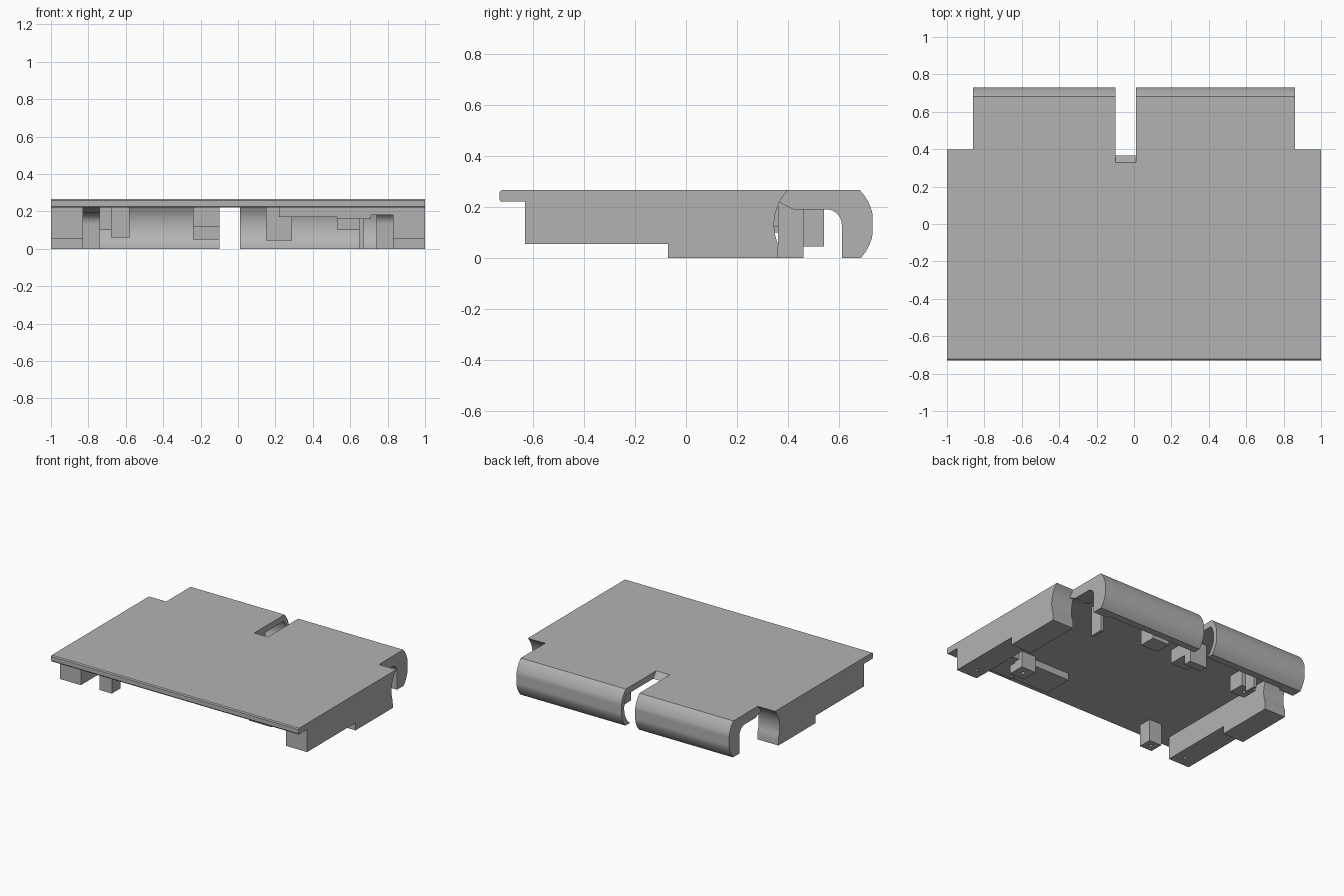
import bpy, bmesh, math
from mathutils import Vector

if "Cube" in bpy.data.objects:
    bpy.data.objects.remove(bpy.data.objects["Cube"], do_unlink=True)

GREY = 0.45
mat = bpy.data.materials.new("plain grey")
mat.use_nodes = True
mat.diffuse_color = (GREY, GREY, GREY, 1)
mat.node_tree.nodes["Principled BSDF"].inputs["Base Color"].default_value = (GREY, GREY, GREY, 1)


def finish(name, bm):
    bmesh.ops.recalc_face_normals(bm, faces=bm.faces)
    mesh = bpy.data.meshes.new(name)
    bm.to_mesh(mesh)
    bm.free()
    mesh.materials.append(mat)
    obj = bpy.data.objects.new(name, mesh)
    bpy.context.collection.objects.link(obj)
    return obj


def extrude_x(name, profile, x0, x1):
    """Sweep a (y, z) profile from x0 to x1."""
    bm = bmesh.new()
    face = bm.faces.new([bm.verts.new((x0, y, z)) for y, z in profile])
    out = bmesh.ops.extrude_face_region(bm, geom=[face])
    moved = [v for v in out["geom"] if isinstance(v, bmesh.types.BMVert)]
    bmesh.ops.translate(bm, verts=moved, vec=(x1 - x0, 0, 0))
    return finish(name, bm)


def box(name, x0, x1, y0, y1, z0, z1):
    return extrude_x(name, [(y0, z0), (y1, z0), (y1, z1), (y0, z1)], x0, x1)


def arc(cy, cz, r, a0, a1, n):
    steps = [math.radians(a0 + (a1 - a0) * i / n) for i in range(n + 1)]
    return [(cy + r * math.cos(a), cz + r * math.sin(a)) for a in steps]


def smooth(obj):
    bpy.ops.object.select_all(action="DESELECT")
    obj.select_set(True)
    bpy.context.view_layer.objects.active = obj
    bpy.ops.object.shade_smooth_by_angle(angle=math.radians(30))


def bore(obj, x, y, z):
    """Small blind screw hole in the underside."""
    bm = bmesh.new()
    bmesh.ops.create_cone(bm, cap_ends=True, segments=16, radius1=0.013, radius2=0.013, depth=0.1)
    bmesh.ops.translate(bm, verts=bm.verts, vec=(x, y, z))
    cutter = finish("hole_cutter", bm)
    cutter.hide_render = True
    cutter.hide_set(True)
    cutter.display_type = "WIRE"
    mod = obj.modifiers.new("hole", "BOOLEAN")
    mod.object = cutter
    mod.operation = "DIFFERENCE"
    mod.solver = "EXACT"


TOP, UNDER, SEAM = 0.265, 0.22, 0.33
CY, CZ, R = 0.54, 0.13, 0.195

# Cover plate with lightly chamfered front edge
extrude_x("cover_plate", [(-0.725, UNDER), (-0.73, 0.227), (-0.73, 0.258), (-0.723, TOP),
                          (SEAM, TOP), (SEAM, UNDER)], -1, 1)
extrude_x("slot_ramp", [(SEAM, TOP), (0.365, UNDER), (SEAM, UNDER)], -0.1, 0.01)

# Rolled rear lip: outer curve shared, inner curve differs at the ends
top_angle = math.degrees(math.asin((TOP - CZ) / R))
low_angle = -math.degrees(math.asin(CZ / R))
outer = [(SEAM, TOP)] + [(min(y, 0.73), z) for y, z in arc(CY, CZ, R, top_angle, low_angle, 20)]
r_in = 0.16
inner = arc(CY, CZ, r_in, -math.degrees(math.asin(CZ / r_in)),
            math.degrees(math.asin((UNDER - CZ) / r_in)), 14) + [(SEAM, UNDER)]
cap = [(0.61, 0)] + arc(0.55, 0.13, 0.06, 0, 90, 8) + [(0.42, 0.19), (0.36, UNDER), (SEAM, UNDER)]
for name, x0, x1, inside in (("right_rear_lip", -0.74, -0.1, inner), ("left_rear_lip", 0.01, 0.74, inner),
                             ("right_lip_end", -0.86, -0.74, cap), ("left_lip_end", 0.74, 0.86, cap)):
    smooth(extrude_x(name, outer + inside, x0, x1))

# Side rails, stepped below and hollowed at the rear around the lip
hollow = arc(CY, CZ, R, 180 - top_angle, 202, 14)
rail = [(-0.63, UNDER), (-0.63, 0.055), (-0.07, 0.055), (-0.07, 0), (0.36, 0)] + hollow[::-1] + [
    (SEAM, TOP), (SEAM, UNDER)]
for name, s in (("left_rail", 1), ("right_rail", -1)):
    obj = extrude_x(name, rail, s * 0.83, s)
    smooth(obj)
    bore(obj, s * 0.9, -0.55, 0.055)

# Mounting posts and tabs on the underside
post = box("front_post", -0.68, -0.58, -0.63, -0.53, 0.06, UNDER)
bore(post, -0.63, -0.58, 0.06)
tab = box("right_rear_tab", -0.74, -0.62, 0.25, 0.37, 0.10, UNDER)
bore(tab, -0.69, 0.31, 0.10)
tab = box("middle_tab", -0.24, -0.1, 0.26, 0.4, 0.12, UNDER)
bore(tab, -0.17, 0.33, 0.12)
box("middle_tab_back", -0.24, -0.1, 0.4, 0.46, 0.05, UNDER)
box("left_inner_tab", 0.15, 0.29, 0.42, 0.54, 0.045, UNDER)
box("left_rear_post", 0.65, 0.67, 0.36, 0.46, 0, UNDER)
box("right_rear_post", -0.67, -0.65, 0.37, 0.46, 0.06, UNDER)

# Stepped pad near the left front
box("front_pad", 0.22, 0.71, -0.63, -0.41, 0.17, UNDER)
box("front_pad_edge", 0.71, 0.83, -0.63, -0.41, 0.18, UNDER)
box("front_pad_step", 0.53, 0.71, -0.63, -0.45, 0.16, 0.175)
boss = box("pad_boss", 0.53, 0.65, -0.5, -0.38, 0.10, UNDER)
bore(boss, 0.59, -0.44, 0.10)
